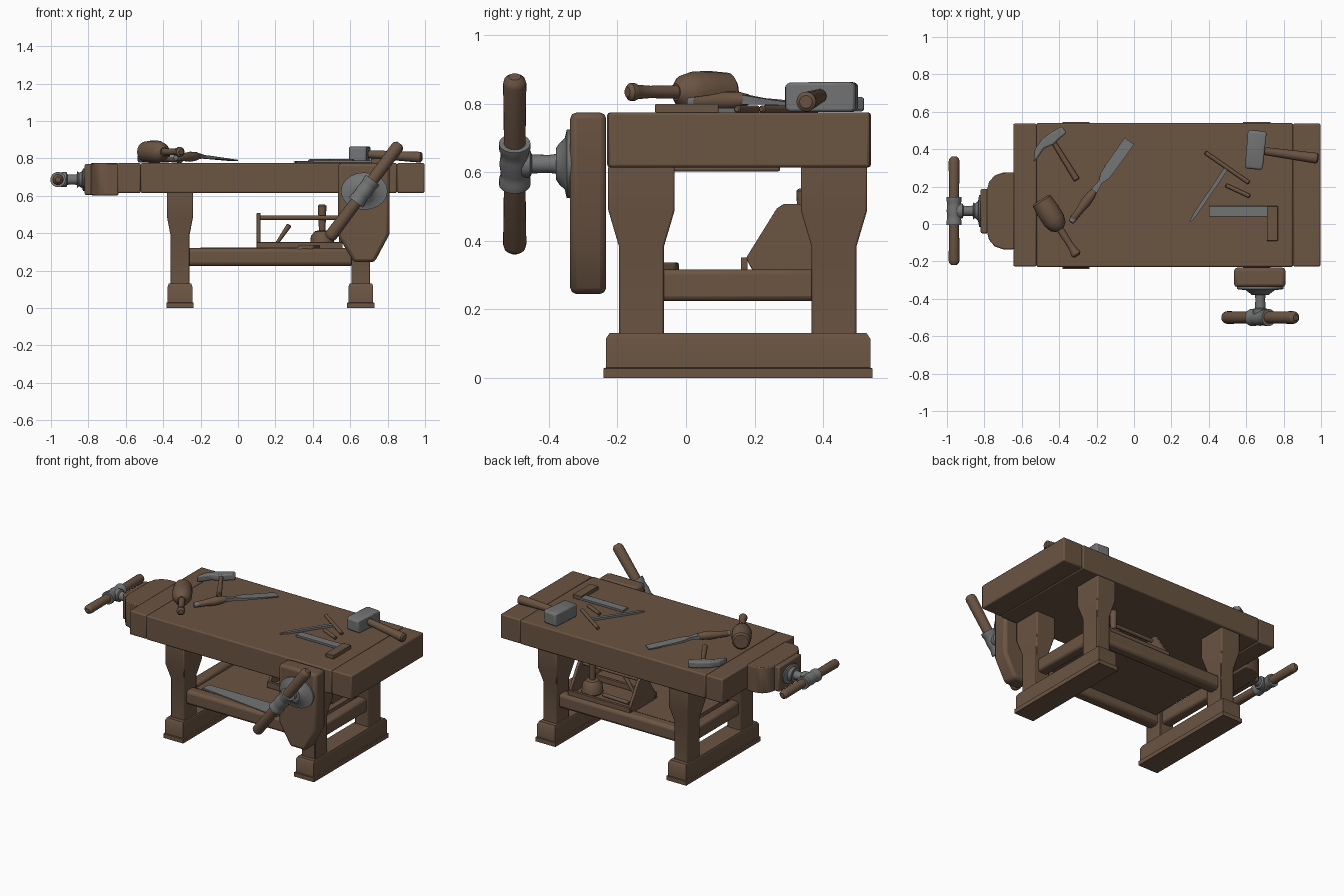
import bpy, bmesh, math
from mathutils import Vector as V


def material(name, col):
    m = bpy.data.materials.new(name)
    m.diffuse_color = (*col, 1)
    return m


WOOD = material("brown wood", (0.145, 0.089, 0.055))
STEEL = material("grey steel", (0.17, 0.172, 0.175))


def finish(name, bm, mat, bevel=0.0):
    bmesh.ops.recalc_face_normals(bm, faces=bm.faces)
    me = bpy.data.meshes.new(name)
    bm.to_mesh(me)
    bm.free()
    me.materials.append(mat)
    ob = bpy.data.objects.new(name, me)
    bpy.context.collection.objects.link(ob)
    if bevel:
        b = ob.modifiers.new("bevel", 'BEVEL')
        b.width, b.segments, b.limit_method = bevel, 2, 'ANGLE'
    bpy.ops.object.select_all(action='DESELECT')
    ob.select_set(True)
    bpy.context.view_layer.objects.active = ob
    bpy.ops.object.shade_smooth_by_angle(angle=math.radians(35))
    return ob


def loft(name, a, d, secs, mat, n=20, bevel=0.0):
    """Sections (distance, half width, half height) along direction d from a; n=4 gives rectangles."""
    a, d = V(a), V(d).normalized()
    vertical = abs(d.z) > 0.99
    side = V((1, 0, 0)) if vertical else d.cross(V((0, 0, 1))).normalized()
    up = V((0, 1, 0)) if vertical else side.cross(d)
    if n == 4:
        ring = [(-1, -1), (1, -1), (1, 1), (-1, 1)]
    else:
        ring = [(math.cos(i * math.tau / n), math.sin(i * math.tau / n)) for i in range(n)]
    bm = bmesh.new()
    rows = [[bm.verts.new(a + d * t + side * (c * w) + up * (s * h)) for c, s in ring]
            for t, w, h in secs]
    for r0, r1 in zip(rows, rows[1:]):
        for i in range(n):
            j = (i + 1) % n
            bm.faces.new((r0[i], r0[j], r1[j], r1[i]))
    bm.faces.new(rows[0])
    bm.faces.new(rows[-1])
    return finish(name, bm, mat, bevel)


def lathe(name, a, d, prof, mat, n=20):
    return loft(name, a, d, [(t, r, r) for t, r in prof], mat, n)


def box(name, x0, x1, y0, y1, z0, z1, mat=WOOD, bevel=0.008):
    return prism(name, [(x0, y0, z0), (x1, y0, z0), (x1, y1, z0), (x0, y1, z0)],
                 (0, 0, z1 - z0), mat, bevel)


def prism(name, pts, ext, mat=WOOD, bevel=0.008):
    bm = bmesh.new()
    f = bm.faces.new([bm.verts.new(p) for p in pts])
    g = bmesh.ops.extrude_face_region(bm, geom=[f])
    bmesh.ops.translate(bm, vec=V(ext), verts=[v for v in g["geom"] if isinstance(v, bmesh.types.BMVert)])
    return finish(name, bm, mat, bevel)


def rod(name, a, b, r0, r1, mat=WOOD):
    L = (V(b) - V(a)).length
    e = min(r0, r1) * 0.4
    return lathe(name, a, V(b) - V(a), [(0, r0 * .65), (e, r0), (L - e, r1), (L, r1 * .65)], mat, 16)


# Table top in three butted pieces
box("tabletop", -0.52, 0.85, -0.23, 0.54, 0.615, 0.775)
box("tabletop_left_end", -0.645, -0.52, -0.227, 0.537, 0.615, 0.775)
box("tabletop_right_end", 0.85, 0.997, -0.227, 0.537, 0.615, 0.775)

# Trestles: feet, legs and cross rails
for side, x in (("left", -0.31), ("right", 0.657)):
    loft(side + "_foot", (x, 0.152, 0), (0, 0, 1),
         [(0, .073, .393), (.028, .073, .393), (.03, .066, .386), (.115, .066, .386), (.131, .06, .375)],
         WOOD, 4)
    for end, y in (("front", -0.13), ("back", 0.432)):
        loft(f"{side}_{end}_leg", (x, y, 0), (0, 0, 1),
             [(.125, .05, .066), (.385, .05, .066), (.49, .07, .097), (.62, .07, .097)],
             WOOD, 4, 0.006)
    box(side + "_cross_rail", x - .035, x + .035, -0.08, 0.38, 0.225, 0.317, bevel=0.015)

# Long rails and shelf
for end, y in (("front", -0.13), ("back", 0.432)):
    box(end + "_long_rail", -0.28, 0.62, y - .04, y + .04, 0.225, 0.32, bevel=0.02)
box("shelf", -0.25, 0.6, -0.12, 0.42, 0.285, 0.312, bevel=0.003)


def vice_screw(name, o, axis, hdir, reach, half, r, wide, tall):
    """Flange, screw, hub and sliding handle."""
    o, axis, hdir = V(o), V(axis), V(hdir).normalized()
    loft(name + "_flange", o, axis,
         [(-.01, wide, tall), (.008, wide, tall), (.014, wide * .62, tall * .75), (.03, wide * .45, tall * .6),
          (.04, .045, .045)], STEEL)
    lathe(name + "_screw", o, axis, [(.02, .032), (.06, .026), (reach - .05, .028), (reach - .045, .04),
                                     (reach - .02, .04), (reach, .03)], STEEL)
    c = o + axis * reach
    hub = r + .008
    lathe(name + "_hub", c - hdir * .075, hdir,
          [(0, r), (0, hub + .004), (.02, hub + .004), (.03, hub), (.05, hub), (.075, hub + .003), (.1, hub),
           (.12, hub), (.13, hub + .004), (.15, hub + .004), (.15, r)], STEEL)
    lathe(name + "_handle", c - hdir * half, hdir,
          [(0, r * .5), (.012, r * .9), (.025, r), (half, r * .9), (2 * half - .025, r),
           (2 * half - .012, r * .9), (2 * half, r * .5)], WOOD)


# Front vice: tapered jaw and screw
prism("front_vice_jaw", [(.535, -.338, .775), (.81, -.338, .775), (.81, -.338, .395), (.73, -.338, .245),
                         (.62, -.338, .245), (.535, -.338, .385)], (0, .105, 0), WOOD, 0.018)
vice_screw("front_vice", (.675, -.34, .625), (0, -1, 0), (.6, 0, .8), .16, .318, .034, .125, .1)

# End vice: rounded jaw, face plate and screw
prism("end_vice_jaw", [(-.64, -.135, .603), (-.70, -.135, .603), (-.745, -.12, .603), (-.775, -.085, .603),
                       (-.787, -.04, .603), (-.787, .18, .603), (-.775, .225, .603), (-.745, .26, .603),
                       (-.70, .275, .603), (-.64, .275, .603)], (0, 0, .172), WOOD, 0.006)
box("end_vice_plate", -.82, -.78, -.05, .187, .605, .77)
vice_screw("end_vice", (-.82, .07, .687), (-1, 0, 0), (0, 1, 0), .142, .29, .029, .085, .06)

# Tool tray on the shelf
T = 0.312
for i, x in enumerate((.1, .54)):
    prism(f"tray_end_{i}", [(x, .195, T), (x, .175, .35), (x, .265, .495), (x, .285, .508), (x, .33, .508),
                            (x, .35, .495), (x, .44, .35), (x, .42, T)], (.02, 0, 0), WOOD, .003)
box("tray_floor", .1, .56, .195, .42, T, T + .015, bevel=0)
for i, y in enumerate((.16, .43)):
    box(f"tray_side_{i}", .1, .56, y, y + .02, T, .352, bevel=.003)
rod("tray_handle", (.105, .308, .483), (.555, .308, .483), .012, .012)
lathe("tray_mallet_head", (.45, .345, .325), (0, 0, 1), [(0, .06), (.01, .066), (.06, .06), (.085, .04), (.09, .02)], WOOD)
rod("tray_mallet_handle", (.45, .345, .4), (.45, .345, .553), .017, .023)
rod("tray_chisel", (.2, .25, .335), (.275, .25, .445), .008, .014)
rod("tray_stick", (.16, .37, .34), (.36, .36, .34), .012, .012)

# Saw lying on the shelf
prism("saw_blade", [(-.2, -.09, .315), (-.19, -.03, .315), (.34, -.03, .315), (.34, -.16, .315)],
      (0, 0, .01), STEEL, 0)
prism("saw_handle", [(.32, -.02, .312), (.4, -.03, .312), (.44, -.09, .312), (.4, -.16, .312), (.32, -.15, .312)],
      (0, 0, .025), WOOD, .006)

# Claw hammer
prism("claw_hammer_head", [(-.537, .33, .778), (-.53, .4, .778), (-.49, .455, .778), (-.44, .492, .778),
                           (-.385, .523, .778), (-.36, .487, .778), (-.4, .455, .778), (-.43, .425, .778),
                           (-.48, .405, .778), (-.507, .365, .778)], (0, 0, .042), STEEL, .008)
rod("claw_hammer_handle", (-.435, .445, .8), (-.305, .235, .792), .013, .017)

# Large chisel
cd = (.17, .24, -.02)
lathe("chisel_handle", (-.33, .02, .803), (.6, .8, .05),
      [(0, .012), (.01, .018), (.06, .02), (.12, .027), (.17, .024), (.2, .016)], WOOD)
lathe("chisel_cap", (-.337, .008, .803), (.6, .8, .05), [(0, .008), (.005, .016), (.03, .017)], STEEL)
loft("chisel_blade", (-.215, .175, .812), cd,
     [(0, .018, .014), (.02, .016, .012), (.06, .01, .009), (.1, .026, .008), (.15, .03, .006), (.33, .031, .003)],
     STEEL, 4)

# Round mallet
md = (.54, -.84, 0)
lathe("mallet_head", (-.498, .13, .835), md,
      [(0, .045), (.01, .056), (.07, .061), (.13, .06), (.17, .048), (.19, .025)], WOOD)
lathe("mallet_handle", (-.4, -.02, .835), md,
      [(0, .02), (.1, .018), (.145, .021), (.155, .026), (.17, .026), (.18, .015)], WOOD)

# Sledge hammer
loft("sledge_head", (.64, .293, .82), (.02, .21, 0),
     [(0, .042, .036), (.015, .048, .043), (.195, .05, .044), (.207, .044, .036)], STEEL, 4, .008)
rod("sledge_handle", (.66, .395, .825), (.985, .35, .806), .02, .029)

# Awl, pencils and try square
loft("awl_blade", (.30, .012, .781), (.19, .28, 0), [(0, .004, .003), (.05, .01, .006), (.34, .011, .008)], STEEL, 4)
rod("long_stick", (.38, .383, .785), (.615, .22, .785), .011, .011)
rod("short_stick", (.49, .208, .785), (.62, .148, .785), .011, .011)
box("square_blade", .40, .72, .04, .095, .776, .79, STEEL, .002)
box("square_stock", .71, .77, -.09, .095, .774, .8, WOOD, .003)
